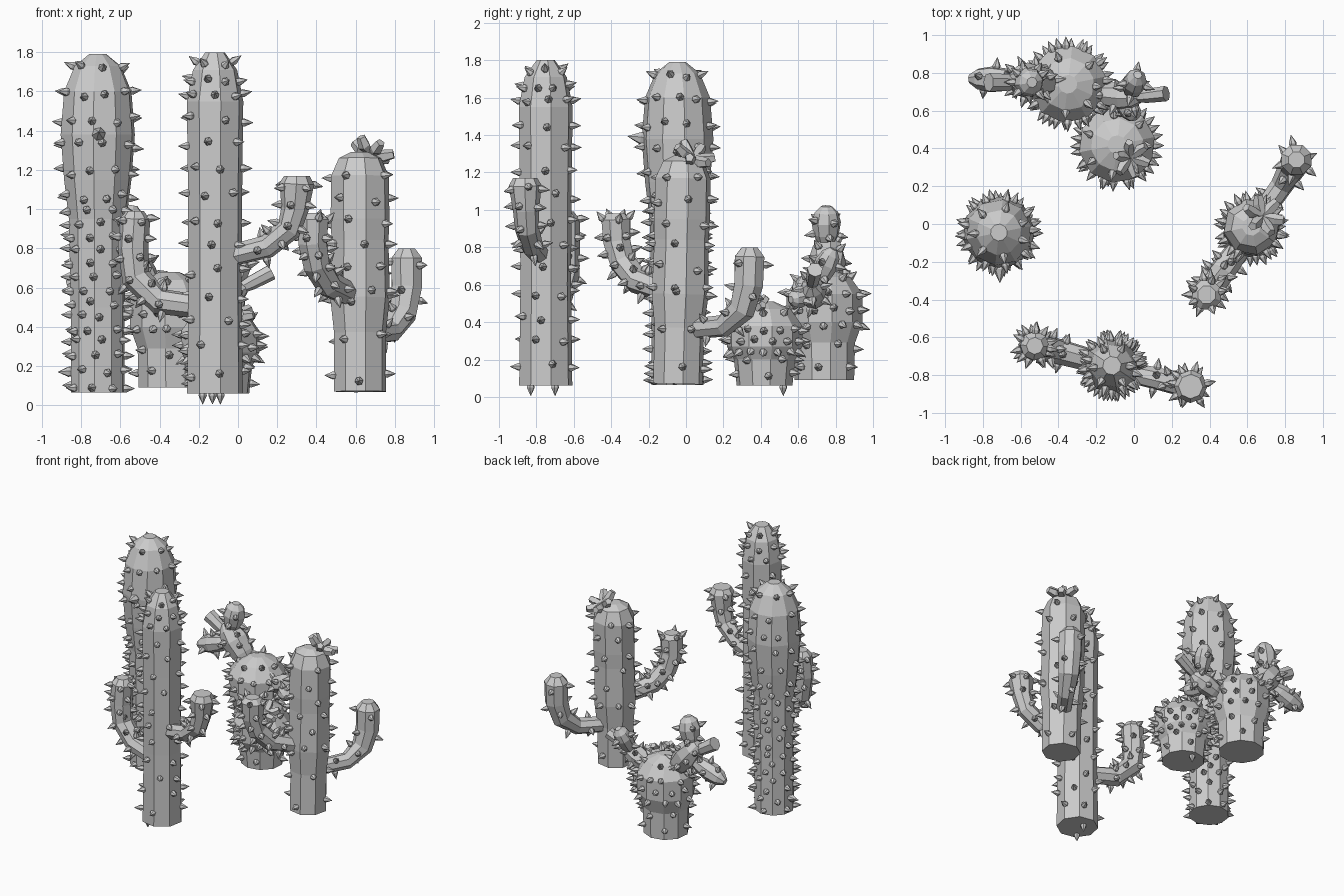
import bpy, bmesh, math, random
from mathutils import Vector

random.seed(4)
if "Cube" in bpy.data.objects:
    bpy.data.objects.remove(bpy.data.objects["Cube"])

stone = bpy.data.materials.new("pale_grey")
stone.use_nodes = True
stone.diffuse_color = (0.6, 0.6, 0.6, 1)
stone.node_tree.nodes["Principled BSDF"].inputs["Base Color"].default_value = (0.6, 0.6, 0.6, 1)


def finish(bm, name):
    bmesh.ops.recalc_face_normals(bm, faces=bm.faces)
    mesh = bpy.data.meshes.new(name)
    bm.to_mesh(mesh)
    bm.free()
    mesh.materials.append(stone)
    obj = bpy.data.objects.new(name, mesh)
    bpy.context.collection.objects.link(obj)


class Tube:
    """Faceted tube along points, with one radius per point."""

    def __init__(self, bm, points, radii, sides=8, turn=0.2):
        self.pts = [Vector(p) for p in points]
        self.radii = radii
        self.sides, self.turn = sides, turn
        run = self.pts[-1] - self.pts[0]
        side = Vector((-run.y, run.x, 0))
        self.side = side.normalized() if side.length > 0.05 else Vector((1, 0, 0))
        last = len(points) - 1
        rings = []
        for i, p in enumerate(self.pts):
            tangent = self.pts[min(i + 1, last)] - self.pts[max(i - 1, 0)]
            u, v = self.frame(tangent)
            ring = []
            for k in range(sides):
                a = turn + math.tau * k / sides
                ring.append(bm.verts.new(p + radii[i] * (u * math.cos(a) + v * math.sin(a))))
            rings.append(ring)
        for low, high in zip(rings, rings[1:]):
            for k in range(sides):
                j = (k + 1) % sides
                bm.faces.new((low[k], low[j], high[j], high[k]))
        bm.faces.new(rings[0])
        bm.faces.new(rings[-1])

    def frame(self, tangent):
        t = tangent.normalized()
        v = t.cross(self.side).normalized()
        return v.cross(t), v

    def spikes(self, bm, step, count, start=0.0, stop=9.0, size=1.0):
        """Staggered rows of spikes between two distances along the tube."""
        travelled, row, target = 0, 0, start
        for i in range(len(self.pts) - 1):
            seg = self.pts[i + 1] - self.pts[i]
            u, v = self.frame(seg)
            slope = (self.radii[i + 1] - self.radii[i]) / seg.length
            while target < min(travelled + seg.length, stop):
                f = (target - travelled) / seg.length
                r = self.radii[i] * (1 - f) + self.radii[i + 1] * f
                amount = max(3, round(count * min(1, r / max(self.radii) + 0.1)))
                for k in range(amount):
                    a = math.tau * (k + row * 0.5 + random.uniform(-0.2, 0.2)) / amount
                    out = u * math.cos(a) + v * math.sin(a)
                    spot = self.pts[i] + seg * f + out * r * 0.96
                    spot += seg.normalized() * random.uniform(-0.15, 0.15) * step
                    spike(bm, spot, out - seg.normalized() * slope, size)
                row += 1
                target += step
            travelled += seg.length


def spike(bm, spot, direction, size=1.0):
    d = Vector(direction).normalized()
    base = Vector(spot) - d * 0.01
    Tube(bm, [base, base + d * 0.02 * size, base + d * 0.065 * size],
         [0.017 * size, 0.022 * size, 0.001], 6)


def body(name, x, y, profile, sides, rows, lean=0.0):
    """Upright trunk with its rows of spikes: (step, count, start, stop)."""
    bm, thorns = bmesh.new(), bmesh.new()
    pts = [(x, y + lean * z, z) for r, z in profile]
    trunk = Tube(bm, pts, [r for r, z in profile], sides)
    for row in rows:
        trunk.spikes(thorns, *row)
    finish(bm, name)
    finish(thorns, name + "_spikes")


def limb(name, points, radii, step=0.11, count=4, start=0.1):
    """Bent arm or pad with spikes."""
    bm, thorns = bmesh.new(), bmesh.new()
    Tube(bm, points, radii).spikes(thorns, step, count, start)
    finish(bm, name)
    finish(thorns, name + "_spikes")


def pad(name, root, tip, width, count=3):
    a, b = Vector(root), Vector(tip)
    shape = [(0, 0.45), (0.3, 0.85), (0.6, 1), (0.85, 0.8), (1, 0.35)]
    limb(name, [a.lerp(b, f) for f, r in shape], [r * width for f, r in shape], 0.08, count, 0.07)


def bud(name, root, tip, width):
    a, b = Vector(root), Vector(tip)
    bm = bmesh.new()
    Tube(bm, [a, a.lerp(b, 0.4), b], [width * 0.6, width * 0.9, width], 7)
    finish(bm, name)


def flower(name, centre, axis, reach, petals=6):
    bm = bmesh.new()
    c, n = Vector(centre), Vector(axis).normalized()
    u = n.orthogonal().normalized()
    v = n.cross(u)
    for k in range(petals):
        a = math.tau * k / petals
        d = u * math.cos(a) + v * math.sin(a)
        Tube(bm, [c, c + d * reach * 0.6 + n * 0.01, c + d * reach + n * 0.035],
             [0.015, reach * 0.3, reach * 0.22], 5)
    finish(bm, name)


# Trunks
body("left_cactus", -0.715, -0.045,
     [(0.14, 0.065), (0.14, 0.5), (0.15, 0.95), (0.175, 1.15), (0.193, 1.38),
      (0.175, 1.6), (0.12, 1.73), (0.045, 1.79)], 10,
     [(0.08, 8, 0.03, 0.3), (0.068, 9, 0.32, 0.95), (0.13, 9, 1.0, 1.74)])
body("front_cactus", -0.117, -0.75,
     [(0.145, 0.06), (0.138, 0.6), (0.142, 1.2), (0.147, 1.55), (0.115, 1.71), (0.05, 1.8)], 8,
     [(0.13, 5, 0.1, 1.5), (0.08, 8, 1.52, 1.76)])
body("right_cactus", 0.622, -0.045,
     [(0.135, 0.07), (0.135, 0.37), (0.155, 0.55), (0.148, 0.84), (0.153, 0.95),
      (0.15, 1.17), (0.11, 1.26), (0.05, 1.29)], 8,
     [(0.2, 4, 0.07, 0.5), (0.12, 5, 0.5, 1.2)], 0.025)
body("back_cactus", -0.35, 0.74,
     [(0.16, 0.09), (0.165, 0.29), (0.205, 0.4), (0.205, 0.55), (0.14, 0.64), (0.05, 0.68)], 10,
     [(0.1, 7, 0.08, 0.28), (0.08, 12, 0.3, 0.5), (0.08, 8, 0.54, 0.7)])
body("small_cactus", -0.09, 0.42,
     [(0.15, 0.06), (0.165, 0.2), (0.203, 0.27), (0.203, 0.38), (0.14, 0.47), (0.05, 0.51)], 10,
     [(0.08, 7, 0.06, 0.16), (0.06, 14, 0.18, 0.36), (0.08, 8, 0.39, 0.54)])

# Arms
limb("front_cactus_right_arm",
     [(-0.18, -0.735, 0.5), (-0.4, -0.675, 0.53), (-0.52, -0.645, 0.65),
      (-0.535, -0.645, 0.8), (-0.525, -0.645, 0.95), (-0.525, -0.645, 0.99)],
     [0.06, 0.068, 0.075, 0.078, 0.078, 0.045], 0.1, 5, 0.2)
limb("front_cactus_left_arm",
     [(-0.05, -0.78, 0.76), (0.15, -0.825, 0.81), (0.26, -0.85, 0.9),
      (0.29, -0.855, 1.0), (0.3, -0.86, 1.13), (0.3, -0.86, 1.17)],
     [0.055, 0.06, 0.065, 0.07, 0.088, 0.065], 0.1, 5, 0.18)
limb("right_cactus_front_arm",
     [(0.6, -0.07, 0.55), (0.46, -0.26, 0.62), (0.4, -0.34, 0.72),
      (0.38, -0.37, 0.83), (0.385, -0.375, 0.95), (0.385, -0.375, 0.98)],
     [0.06, 0.07, 0.073, 0.078, 0.083, 0.05], 0.09, 5, 0.18)
limb("right_cactus_back_arm",
     [(0.64, 0.0, 0.36), (0.78, 0.2, 0.38), (0.84, 0.3, 0.47),
      (0.86, 0.335, 0.6), (0.86, 0.34, 0.75), (0.86, 0.34, 0.8)],
     [0.055, 0.06, 0.075, 0.083, 0.085, 0.045], 0.16, 3, 0.16)

# Pads and buds on the back cactus
pad("right_root_pad", (-0.42, 0.75, 0.57), (-0.64, 0.76, 0.84), 0.1, 5)
pad("right_top_pad", (-0.58, 0.75, 0.8), (-0.54, 0.75, 1.02), 0.08, 4)
bud("right_bud", (-0.6, 0.75, 0.76), (-0.77, 0.75, 0.87), 0.05)
pad("right_end_pad", (-0.58, 0.76, 0.71), (-0.87, 0.77, 0.61), 0.07)
pad("left_root_pad", (-0.22, 0.69, 0.5), (0.04, 0.67, 0.6), 0.075, 4)
pad("left_top_pad", (-0.02, 0.69, 0.59), (0.02, 0.79, 0.79), 0.065)
bud("left_bud", (0.0, 0.67, 0.59), (0.17, 0.69, 0.68), 0.042)
pad("left_low_pad", (-0.08, 0.66, 0.54), (0.02, 0.56, 0.52), 0.055)

# Flowers
flower("right_cactus_flower", (0.68, 0.04, 1.28), (0.45, 0.45, 1), 0.11)
flower("small_cactus_flower", (-0.02, 0.35, 0.47), (0.4, -0.3, 1), 0.1)

# Single large spikes and the few under the bases
loose = bmesh.new()
spike(loose, (-0.71, -0.22, 1.38), (0, -1, 0.15), 1.6)
spike(loose, (-0.85, -0.05, 0.17), (-1, 0, 0), 1.2)
for x, y in ((-0.18, -0.83), (-0.13, -0.7), (-0.09, 0.52)):
    spike(loose, (x, y, 0.06), (0, 0, -1))
finish(loose, "loose_spikes")
